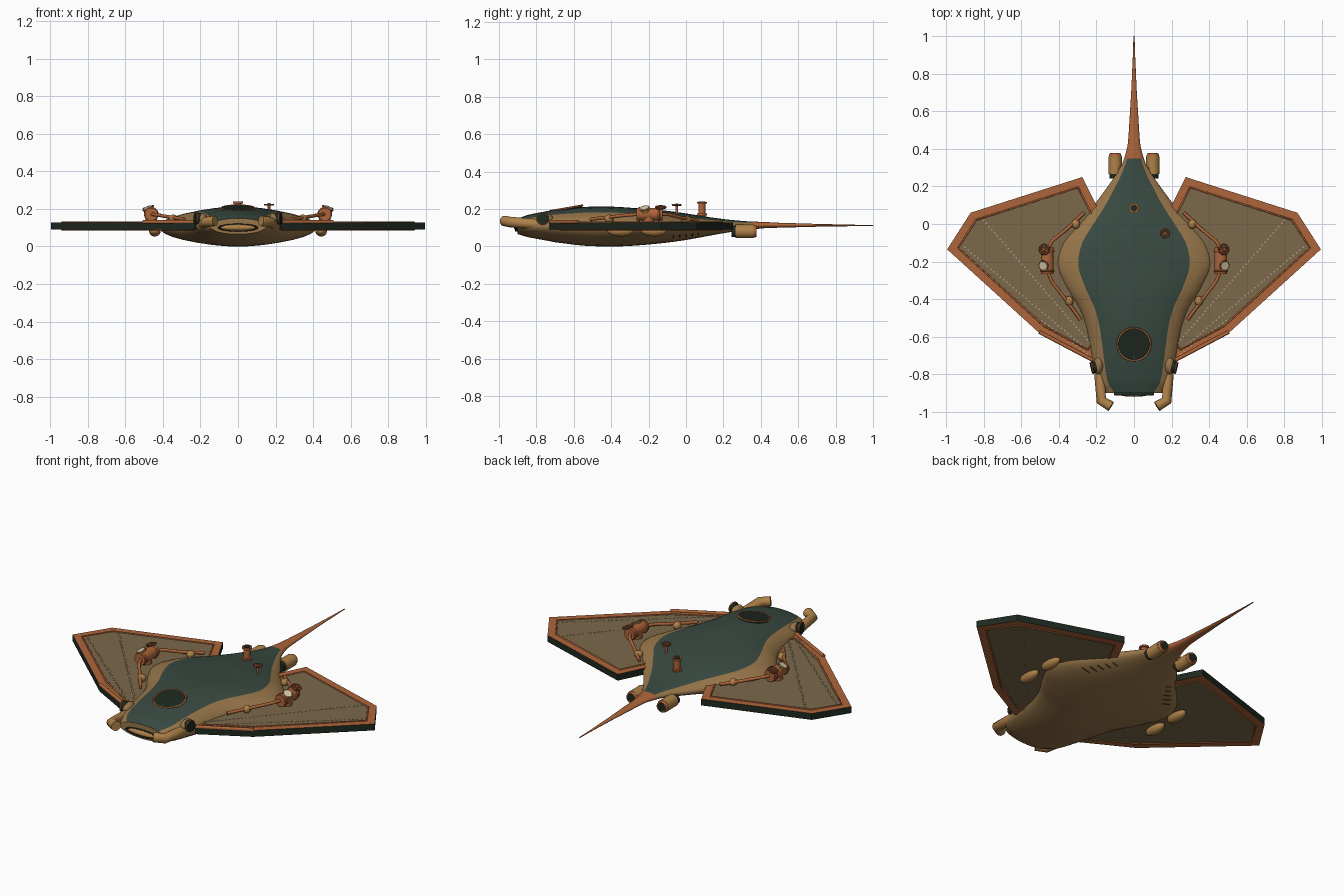
import bpy, bmesh, math
from mathutils import Vector

if "Cube" in bpy.data.objects:
    bpy.data.objects.remove(bpy.data.objects["Cube"])

def mat(name, r, g, b):
    m = bpy.data.materials.new(name)
    m.diffuse_color = (r, g, b, 1)
    m.use_nodes = True
    m.node_tree.nodes["Principled BSDF"].inputs["Base Color"].default_value = m.diffuse_color
    return m

BRASS = mat("aged brass", .31, .18, .068)
GOLD = mat("polished brass", .42, .22, .065)
GREEN = mat("verdigris green", .04, .068, .053)
COPPER = mat("copper", .42, .13, .042)
SKIN = mat("wing skin", .2, .14, .068)
DARK = mat("dark glass", .013, .022, .014)
RIM = mat("dark copper", .16, .055, .025)
CREAM = mat("gauge cream", .7, .6, .42)
STUD = mat("stud tan", .42, .35, .24)

def finish(name, bm, mats, angle=35):
    me = bpy.data.meshes.new(name)
    bm.to_mesh(me)
    bm.free()
    for m in mats:
        me.materials.append(m)
    for p in me.polygons:
        p.use_smooth = True
    me.set_sharp_from_angle(angle=math.radians(angle))
    ob = bpy.data.objects.new(name, me)
    bpy.context.collection.objects.link(ob)
    return ob

def place(ob, p, d):
    ob.location = p
    ob.rotation_mode = 'QUATERNION'
    ob.rotation_quaternion = Vector((0, 0, 1)).rotation_difference(Vector(d))
    return ob

def cyl(name, p, q, r, m, r2=None, n=24):
    p, q = Vector(p), Vector(q)
    bm = bmesh.new()
    bmesh.ops.create_cone(bm, cap_ends=True, segments=n, radius1=r,
                          radius2=r if r2 is None else r2, depth=(q - p).length)
    return place(finish(name, bm, [m]), (p + q) / 2, q - p)

def ball(name, p, scale, m):
    bm = bmesh.new()
    bmesh.ops.create_uvsphere(bm, u_segments=24, v_segments=14, radius=1)
    bmesh.ops.scale(bm, vec=scale, verts=bm.verts)
    ob = finish(name, bm, [m], 60)
    ob.location = p
    return ob

def ring(name, p, d, R, r, m, scale=(1, 1, 1)):
    bpy.ops.mesh.primitive_torus_add(major_radius=R, minor_radius=r,
                                     major_segments=32, minor_segments=8)
    ob = bpy.context.object
    ob.name = name
    ob.data.materials.append(m)
    for f in ob.data.polygons:
        f.use_smooth = True
    ob.scale = scale
    return place(ob, p, d)

def tube(name, pts, r, m, closed=False):
    cu = bpy.data.curves.new(name, 'CURVE')
    cu.dimensions = '3D'
    cu.bevel_depth, cu.bevel_resolution, cu.use_fill_caps = r, 4, True
    sp = cu.splines.new('POLY')
    sp.points.add(len(pts) - 1)
    for a, b in zip(sp.points, pts):
        a.co = (*b, 1)
    sp.use_cyclic_u = closed
    tmp = bpy.data.objects.new(name + "_path", cu)
    bpy.context.collection.objects.link(tmp)
    bpy.context.view_layer.update()
    me = bpy.data.meshes.new_from_object(tmp.evaluated_get(bpy.context.evaluated_depsgraph_get()))
    bpy.data.objects.remove(tmp)
    bm = bmesh.new()
    bm.from_mesh(me)
    for f in bm.faces:
        f.material_index = 0
    return finish(name, bm, [m], 60)

def wheel(name, p, d, R):
    p, d = Vector(p), Vector(d).normalized()
    ring(name + "_rim", p, d, R, .005, RIM)
    a = d.cross(Vector((0, 1, 0))).normalized()
    b = d.cross(a)
    for i in range(3):
        t = i * math.pi / 3
        v = (a * math.cos(t) + b * math.sin(t)) * R
        cyl(f"{name}_spoke_{i}", p - v, p + v, .004, COPPER, n=8)
    cyl(name + "_stem", p - d * .07, p + d * .008, .007, COPPER, n=12)

# Hull and tail: elliptical rings (y, half width, bottom, top)
ST = [(-.90, .15, .065, .15), (-.85, .193, .05, .167), (-.78, .215, .037, .182), (-.7, .23, .022, .196),
      (-.55, .258, .004, .21), (-.45, .295, 0, .213), (-.35, .36, 0, .21), (-.22, .42, .008, .2),
      (-.1, .39, .02, .19), (0, .305, .034, .176), (.1, .215, .052, .16), (.2, .14, .07, .146),
      (.3, .075, .085, .136), (.35, .052, .09, .133), (.42, .034, .097, .13), (.5, .027, .1, .126),
      (.7, .015, .105, .12), (1, .003, .109, .114)]
rows = []
for i in range(len(ST) - 1):
    a, b, c, d = (Vector(ST[max(0, min(len(ST) - 1, i + k))]) for k in (-1, 0, 1, 2))
    for t in (0, 1 / 3, 2 / 3):
        v = .5 * (2 * b + (c - a) * t + (2 * a - 5 * b + 4 * c - d) * t * t + (3 * b - a - 3 * c + d) * t ** 3)
        rows.append((b[0] + (c[0] - b[0]) * t, v[1], v[2], v[3]))
rows.append(ST[-1])
N = 32
bm = bmesh.new()
loops = []
for y, w, lo, hi in rows:
    loops.append([bm.verts.new((w * math.cos(k * math.tau / N), y,
                  (lo + hi) / 2 + (hi - lo) / 2 * math.sin(k * math.tau / N))) for k in range(N)])
for r, (A, B) in enumerate(zip(loops, loops[1:])):
    for k in range(N):
        f = bm.faces.new((A[k], A[(k + 1) % N], B[(k + 1) % N], B[k]))
        f.material_index = 2 if rows[r][0] > .345 else (1 if N // 8 <= k < 3 * N // 8 else 0)
bm.faces.new(loops[0])
bm.faces.new(loops[-1])
bmesh.ops.recalc_face_normals(bm, faces=bm.faces)
finish("hull", bm, [BRASS, GREEN, COPPER])

# Mouth and top hatch
ring("mouth_lip", (0, -.905, .1), (0, -1, 0), .1, .008, DARK, (1, .2, 1))
ball("mouth_plate", (0, -.9, .1), (.095, .02, .017), GOLD)
hd = Vector((0, -.17, 1)).normalized()
hc = Vector((0, -.64, .2))
cyl("hatch_glass", hc - hd * .02, hc + hd * .006, .086, DARK, n=40)
ring("hatch_rim", hc + hd * .004, hd, .088, .005, COPPER)

# Chimney and deck valve
cyl("chimney", (0, .085, .14), (0, .085, .235), .018, COPPER)
for z in (.165, .228):
    cyl("chimney_flange", (0, .085, z), (0, .085, z + .01), .027, COPPER)
cyl("chimney_hole", (0, .085, .234), (0, .085, .24), .018, DARK)
wheel("deck_valve", (.165, -.05, .222), (0, 0, 1), .022)

WING = [(.275, .25), (.87, .06), (.995, -.135), (.505, -.58), (.23, -.73), (.15, -.6), (.18, .06)]
for s, side in ((1, "right"), (-1, "left")):
    def P(x, y, z):
        return Vector((s * x, y, z))
    # Wing slab with copper border and skin panels on both faces
    bm = bmesh.new()
    base = bm.faces.new([bm.verts.new(P(x, y, .09)) for x, y in WING])
    ext = bmesh.ops.extrude_face_region(bm, geom=[base])["geom"]
    bmesh.ops.translate(bm, vec=(0, 0, .038), verts=[e for e in ext if isinstance(e, bmesh.types.BMVert)])
    bmesh.ops.recalc_face_normals(bm, faces=bm.faces)
    flats = [f for f in bm.faces if abs(f.normal.z) > .9]
    bmesh.ops.inset_individual(bm, faces=flats, thickness=.045, use_even_offset=True)
    bm.normal_update()
    for f in bm.faces:
        f.material_index = 0 if abs(f.normal.z) < .5 else 1
    edges = []
    for f in flats:
        f.material_index = 2
        edges.append([v.co.copy() for v in f.verts])
    finish("wing_" + side, bm, [DARK, COPPER, SKIN])
    for k, e in enumerate(edges):
        tube(f"wing_frame_{side}_{k}", e, .005, COPPER, True)
    tube("leading_rod_" + side, [P(.505, -.575, .13), P(.22, -.725, .13)], .01, COPPER)

    # Stud lines through the wing
    bm = bmesh.new()
    for a, b in (((.22, -.65), (.80, .02)), ((.25, -.67), (.90, -.125)), ((.25, -.69), (.49, -.515))):
        a, b = Vector(a), Vector(b)
        n = int((b - a).length / .022)
        for i in range(n + 1):
            v = a.lerp(b, i / n)
            c = bmesh.ops.create_cube(bm, size=1)["verts"]
            bmesh.ops.scale(bm, vec=(.008, .008, .042), verts=c)
            bmesh.ops.translate(bm, vec=P(v.x, v.y, .109), verts=c)
    finish("wing_studs_" + side, bm, [STUD])

    # Head fin and eye
    tube("head_fin_" + side, [P(.185, -.74, .115), P(.182, -.82, .12), P(.174, -.94, .13), P(.122, -.972, .136)],
         .028, GOLD)
    ball("eye_socket_" + side, P(.19, -.755, .145), (.027, .045, .032), BRASS)
    cyl("eye_" + side, P(.2, -.76, .149), P(.23, -.767, .15), .03, DARK)
    ring("eye_rim_" + side, P(.222, -.766, .15), (s, -.2, 0), .031, .004, COPPER)

    # Rear thruster
    cyl("thruster_" + side, P(.1, .265, .08), P(.1, .36, .08), .036, GOLD)
    cyl("thruster_intake_" + side, P(.1, .243, .08), P(.1, .27, .08), .03, DARK)
    cyl("thruster_lip_" + side, P(.1, .355, .08), P(.1, .376, .08), .036, COPPER, .03)
    cyl("thruster_nozzle_" + side, P(.1, .37, .08), P(.1, .378, .08), .024, DARK)
    tube("thruster_strut_" + side, [P(.1, .3, .09), P(.04, .28, .11)], .014, BRASS)

    # Wing engine, gauge and valve
    cyl("engine_" + side, P(.462, -.265, .172), P(.462, -.125, .172), .034, COPPER)
    for y in (-.25, -.145):
        ring("engine_band_" + side, P(.462, y, .172), (0, 1, 0), .034, .005, COPPER)
    cyl("engine_mount_" + side, P(.462, -.2, .11), P(.462, -.2, .16), .03, COPPER)
    gd = P(.5, -.25, 1).normalized()
    g = P(.482, -.222, .203)
    cyl("gauge_case_" + side, g - gd * .02, g, .025, GOLD)
    cyl("gauge_face_" + side, g, g + gd * .004, .022, CREAM)
    ring("gauge_rim_" + side, g, gd, .025, .004, GOLD)
    wheel("engine_valve_" + side, P(.478, -.135, .208), P(.3, 0, 1), .026)

    # Copper pipes with brass flanges
    tube("rear_pipe_" + side, [P(.265, .06, .14), P(.35, -.02, .152), P(.435, -.09, .17), P(.46, -.13, .172)],
         .009, COPPER)
    tube("front_pipe_" + side, [P(.285, -.51, .145), P(.35, -.42, .155), P(.435, -.31, .168), P(.462, -.25, .172)],
         .009, COPPER)
    ball("rear_pipe_joint_" + side, P(.31, 0, .143), (.022, .026, .02), GOLD)
    ball("front_pipe_joint_" + side, P(.345, -.41, .148), (.022, .026, .022), GOLD)

    # Ballast pods and gill slits underneath
    for k, y in enumerate((-.35, -.17)):
        ball(f"pod_{side}_{k}", P(.443, y, .083), (.031, .07, .03), GOLD)
    for k in range(5):
        y = .07 - .035 * k
        i = min(range(len(rows) - 1), key=lambda j: abs(rows[j][0] - y))
        _, w, lo, hi = rows[i]
        pts = [P(w * u, rows[i][0], (lo + hi) / 2 - (hi - lo) / 2 * math.sqrt(1 - u * u)) for u in (.7, .77, .84)]
        tube(f"gill_{side}_{k}", pts, .0035, RIM)
